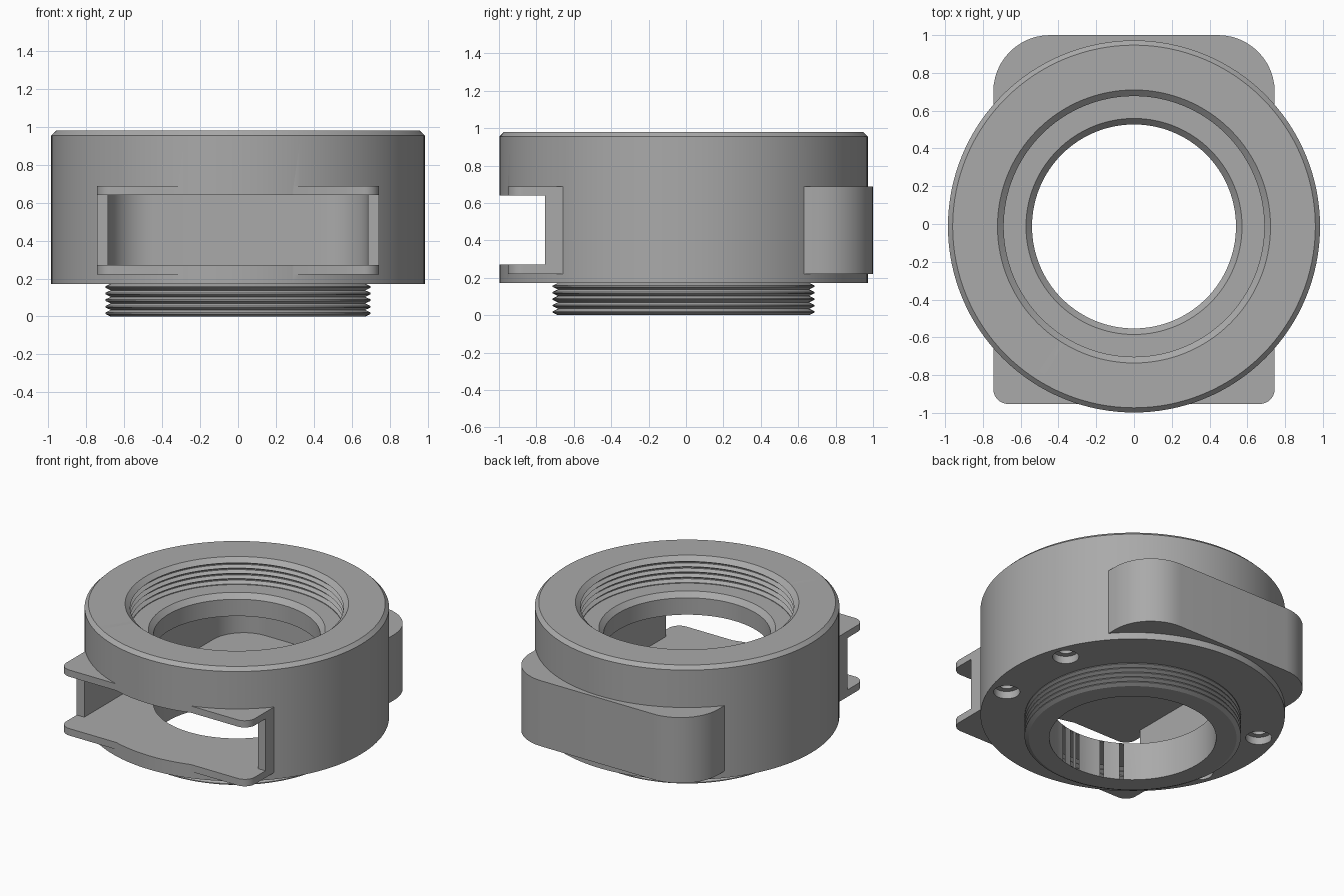
import bpy, bmesh, math

if "Cube" in bpy.data.objects:
    bpy.data.objects.remove(bpy.data.objects["Cube"])

CY = -0.013          # axis of the round body
SEG = 128

grey = bpy.data.materials.new("neutral grey")
grey.diffuse_color = (0.40, 0.40, 0.40, 1)
grey.use_nodes = True
grey.node_tree.nodes["Principled BSDF"].inputs["Base Color"].default_value = grey.diffuse_color


def finish(bm, name):
    bmesh.ops.remove_doubles(bm, verts=bm.verts, dist=1e-5)
    bmesh.ops.recalc_face_normals(bm, faces=bm.faces)
    me = bpy.data.meshes.new(name)
    bm.to_mesh(me)
    bm.free()
    me.materials.append(grey)
    ob = bpy.data.objects.new(name, me)
    bpy.context.collection.objects.link(ob)
    return ob


def lathe(name, profile, x=0, y=CY, seg=SEG):
    """Spin an (r, z) profile that starts and ends on the axis."""
    bm = bmesh.new()
    vs = [bm.verts.new((r, 0, z)) for r, z in profile]
    es = [bm.edges.new(p) for p in zip(vs, vs[1:])]
    bmesh.ops.spin(bm, geom=vs + es, cent=(0, 0, 0), axis=(0, 0, 1),
                   angle=math.tau, steps=seg, use_merge=True)
    bmesh.ops.translate(bm, verts=bm.verts, vec=(x, y, 0))
    return finish(bm, name)


def rounded_prism(name, hx, y0, y1, r0, r1, z0, z1):
    """Upright prism with front corner radius r0 and rear corner radius r1."""
    pts = []
    for sx, yc, r, start in ((1, y1 - r1, r1, 0), (-1, y1 - r1, r1, 90),
                             (-1, y0 + r0, r0, 180), (1, y0 + r0, r0, 270)):
        for i in range(13):
            a = math.radians(start + i * 7.5)
            pts.append((sx * (hx - r) + r * math.cos(a), yc + r * math.sin(a)))
    bm = bmesh.new()
    f = bm.faces.new([bm.verts.new((x, y, z0)) for x, y in pts])
    up = bmesh.ops.extrude_face_region(bm, geom=[f])["geom"]
    bmesh.ops.translate(bm, vec=(0, 0, z1 - z0),
                        verts=[v for v in up if isinstance(v, bmesh.types.BMVert)])
    return finish(bm, name)


def combine(target, other, operation):
    mod = target.modifiers.new(operation.lower(), 'BOOLEAN')
    mod.operation, mod.solver, mod.object = operation, 'EXACT', other
    bpy.context.view_layer.objects.active = target
    bpy.ops.object.modifier_apply(modifier=mod.name)
    bpy.data.objects.remove(other)


def thread(root, crest, z0, z1, turns):
    """Zigzag thread profile."""
    p = (z1 - z0) / turns
    pts = []
    for i in range(turns):
        pts += [(root, z0 + p * i), (crest, z0 + p * (i + 0.4)), (crest, z0 + p * (i + 0.6))]
    return pts + [(root, z1)]


# Round body with the male thread below
body = lathe("adapter_body",
             [(0, 0)] + thread(0.672, 0.70, 0, 0.172, 5) +
             [(0.985, 0.172), (0.985, 0.955), (0.96, 0.98), (0, 0.98)])

# Slider housing through the body
combine(body, rounded_prism("housing", 0.745, -0.953, 1.0, 0.08, 0.30, 0.22, 0.688), 'UNION')

# Slot open at the front, and side walls trimmed back behind the flanges
combine(body, rounded_prism("slot", 0.685, -1.3, 0.94, 0.05, 0.24, 0.27, 0.64), 'DIFFERENCE')
combine(body, rounded_prism("front_trim", 1.2, -1.4, -0.755, 0.01, 0.01, 0.27, 0.64), 'DIFFERENCE')

# Central bore, shoulder and female thread
combine(body, lathe("bore",
                    [(0, -0.1), (0.54, -0.1), (0.54, 0.76), (0.572, 0.795), (0.69, 0.795)] +
                    thread(0.69, 0.715, 0.80, 0.95, 4) +
                    [(0.724, 0.981), (0.724, 1.1), (0, 1.1)]), 'DIFFERENCE')

# Counterbored screw holes in the underside
for sx in (-1, 1):
    for sy in (-1, 1):
        a = math.radians(20)
        combine(body, lathe("screw_hole",
                            [(0, 0.1), (0.085, 0.1), (0.085, 0.225), (0.048, 0.225),
                             (0.048, 0.36), (0, 0.36)],
                            sx * 0.867 * math.cos(a), CY + sy * 0.867 * math.sin(a), 32),
                'DIFFERENCE')

# Smooth curved walls, crisp edges
bpy.ops.object.select_all(action='DESELECT')
body.select_set(True)
bpy.context.view_layer.objects.active = body
bpy.ops.object.shade_smooth_by_angle(angle=math.radians(25))
